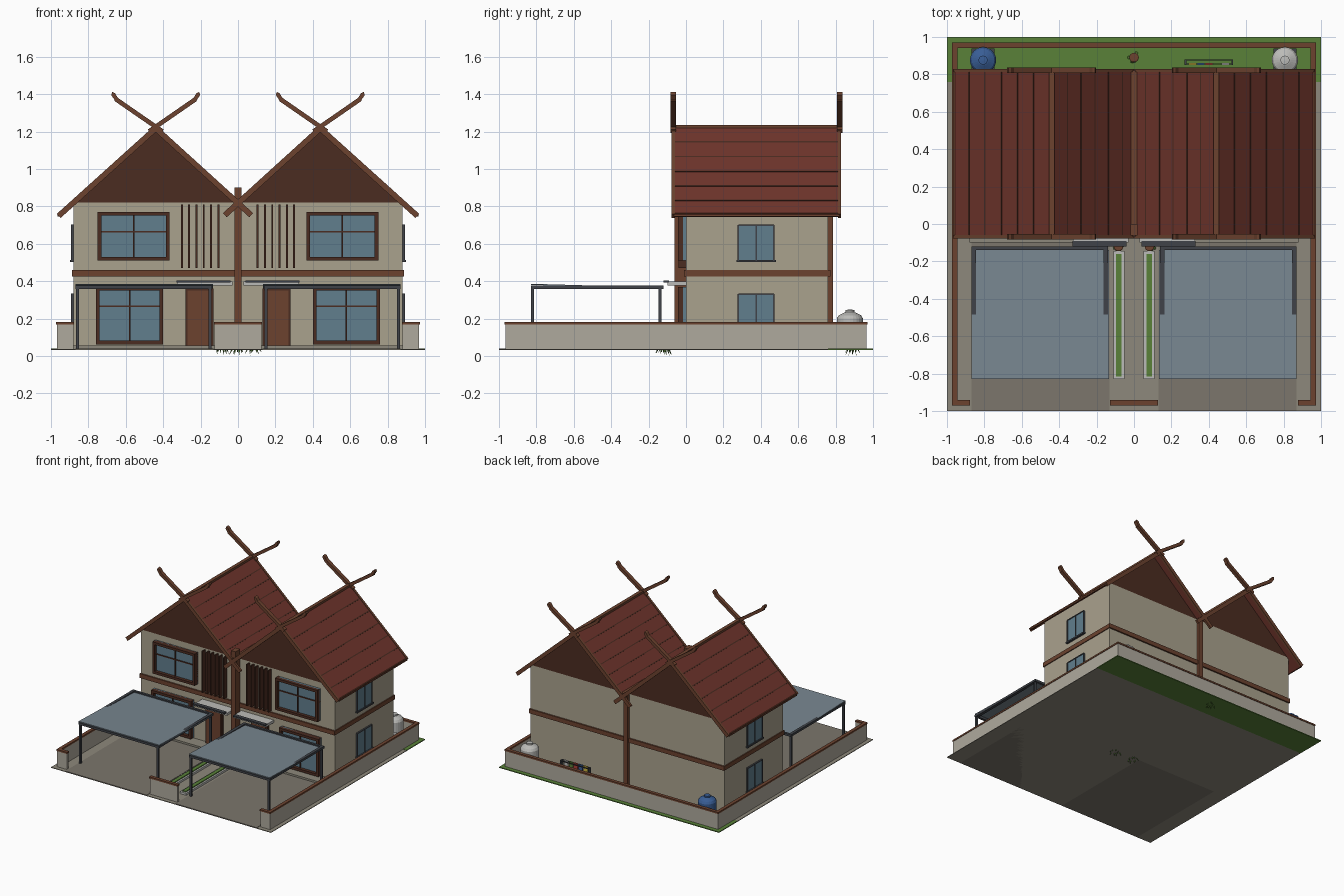
import bpy, math, random
from mathutils import Vector

if "Cube" in bpy.data.objects:
    bpy.data.objects.remove(bpy.data.objects["Cube"])
random.seed(3)

def mat(name, r, g, b):
    m = bpy.data.materials.new(name)
    m.diffuse_color = (r, g, b, 1)
    m.use_nodes = True
    m.node_tree.nodes["Principled BSDF"].inputs["Base Color"].default_value = m.diffuse_color
    return m

WALL = mat("plaster", .40, .36, .27)
FENCE = mat("fence_plaster", .43, .40, .34)
TILE = mat("roof_tile", .16, .035, .025)
DARK = mat("dark_wood", .07, .025, .015)
WOOD = mat("wood", .15, .055, .028)
GLASS = mat("glass", .12, .21, .27)
METAL = mat("metal", .05, .055, .065)
SHEET = mat("sheet", .19, .24, .28)
PALE = mat("pale", .5, .5, .48)
PAVE = mat("paving", .27, .25, .2)
DRIVE = mat("driveway", .2, .18, .15)
GREEN = mat("grass", .1, .22, .04)
BLUE = mat("blue", .04, .11, .3)
RED = mat("red", .4, .05, .04)
YELLOW = mat("yellow", .6, .45, .05)

def mesh(name, verts, faces, m):
    me = bpy.data.meshes.new(name)
    me.from_pydata(verts, [], faces)
    me.materials.append(m)
    o = bpy.data.objects.new(name, me)
    bpy.context.collection.objects.link(o)
    return o

def prism(name, pts, y0, y1, m):
    """Extrude an xz outline along y."""
    n = len(pts)
    v = [(x, y0, z) for x, z in pts] + [(x, y1, z) for x, z in pts]
    f = [tuple(range(n)), tuple(range(2 * n - 1, n - 1, -1))]
    f += [(i, i + n, (i + 1) % n + n, (i + 1) % n) for i in range(n)]
    area = sum(pts[i][0] * pts[(i + 1) % n][1] - pts[(i + 1) % n][0] * pts[i][1] for i in range(n))
    if area < 0:
        f = [q[::-1] for q in f]
    return mesh(name, v, f, m)

def box(name, x0, x1, y0, y1, z0, z1, m):
    x0, x1 = sorted((x0, x1))
    return prism(name, [(x0, z0), (x1, z0), (x1, z1), (x0, z1)], y0, y1, m)

def strip(name, a, b, t0, t1, y0, y1, m):
    """Sloping board between xz points, offset t0..t1 along its upward normal."""
    a, b = Vector(a), Vector(b)
    d = (b - a).normalized()
    n = Vector((-d.y, d.x))
    if n.y < 0:
        n = -n
    return prism(name, [tuple(p) for p in (a + n * t0, b + n * t0, b + n * t1, a + n * t1)], y0, y1, m)

def lathe(name, prof, x, y, m, n=20):
    v = [(x + r * math.cos(2 * math.pi * i / n), y + r * math.sin(2 * math.pi * i / n), z)
         for r, z in prof for i in range(n)]
    f = [(j * n + i, j * n + (i + 1) % n, (j + 1) * n + (i + 1) % n, (j + 1) * n + i)
         for j in range(len(prof) - 1) for i in range(n)]
    f += [tuple(range(n))[::-1], tuple(range((len(prof) - 1) * n, len(prof) * n))]
    return mesh(name, v, f, m)

# ground
box("base_slab", -1, 1, -1, .76, .033, .038, PAVE)
box("back_lawn", -1, 1, .76, 1, .033, .04, GREEN)

# house body and floor band
box("house_body", -.88, .88, 0, .76, .038, .82, WALL)
box("floor_band", -.887, .887, -.012, .772, .425, .46, WOOD)
box("front_post", -.02, .02, -.062, 0, .038, .9, WOOD)
box("back_post", -.02, .02, .75, .785, .038, .84, WOOD)
box("valley_gutter", -.016, .016, -.068, .82, .81, .845, WOOD)

# perimeter wall with cap
def fence(x0, x1, y0, y1):
    box("boundary_wall", x0, x1, y0, y1, .035, .17, FENCE)
    box("wall_cap", min(x0, x1) - .004, max(x0, x1) + .004, y0 - .004, y1 + .004, .168, .181, WOOD)
fence(-.968, .968, .946, .966)
fence(-.125, .125, -.966, -.946)

def window(x0, x1, z0, z1, zbar):
    x0, x1 = sorted((x0, x1))
    t, xm = .02, (x0 + x1) / 2
    box("window_glass", x0, x1, -.015, 0, z0, z1, GLASS)
    for a, b, c, d in ((x0, x0 + t, z0, z1), (x1 - t, x1, z0, z1), (x0, x1, z0, z0 + t), (x0, x1, z1 - t, z1)):
        box("window_frame", a, b, -.042, 0, c, d, DARK)
    box("window_mullion", xm - .004, xm + .004, -.024, 0, z0, z1, DARK)
    box("window_transom", x0, x1, -.022, 0, zbar - .004, zbar + .004, DARK)

def potted_plant(x, y):
    lathe("plant_pot", [(.016, .1), (.024, .06), (.024, .07), (.026, .12), (.02, .122)], x, y, WOOD, 10)
    for k in range(9):
        a = k * 2 * math.pi / 9 + random.random() * .4
        r, zb = random.uniform(.02, .05), random.uniform(.0, .02)
        c, s = math.cos(a), math.sin(a)
        mesh("plant_leaf", [(x, y, .075), (x + r * c, y + r * s, zb),
                            (x + r * .6 * c - .008 * s, y + r * .6 * s + .008 * c, .05),
                            (x + r * .6 * c + .008 * s, y + r * .6 * s - .008 * c, .05)],
             [(0, 2, 1), (0, 1, 3), (0, 3, 2), (1, 2, 3)], GREEN)

for s in (-1, 1):
    # driveway, porch, side walls
    box("driveway", s * .13, s * .87, -1, -.1, .033, .041, DRIVE)
    box("porch_step", s * .12, s * .88, -.1, 0, .038, .056, PAVE)
    fence(s * .948, s * .968, -.966, .966)
    fence(s * .88, s * .968, -.966, -.946)

    # gable, roof slopes, bargeboards
    rx, rz = s * .44, 1.215
    outer, inner = (s * .958, .748), (0, .815)
    for y0, y1 in ((0, .02), (.74, .76)):
        prism("gable", [(0, .82), (s * .88, .82), (rx, 1.21)], y0, y1, DARK)
    ends = (outer, inner)
    for e in ends:
        strip("roof_slope", (rx, rz), e, -.008, .012, -.065, .82, TILE)
        for k in range(1, 6):
            p = Vector((rx, rz)).lerp(Vector(e), k / 6)
            q = Vector((rx, rz)).lerp(Vector(e), k / 6 + .012)
            strip("tile_course", p, q, .01, .0145, -.064, .819, DARK)
    for y0, y1 in ((-.078, -.06), (.812, .83)):
        for e in (outer, (-s * .07, .752)):
            strip("bargeboard", (rx, rz), e, -.014, .016, y0, y1, WOOD)
        # crossed roof horns with upturned tips
        for d in (-1, 1):
            strip("roof_horn", (rx - d * .035, 1.2), (rx + d * .215, 1.373), -.011, .013, y0 - .006, y1 + .006, WOOD)
            prism("horn_tip", [(rx + d * .2, 1.376), (rx + d * .215, 1.362), (rx + d * .238, 1.395),
                               (rx + d * .232, 1.412), (rx + d * .218, 1.405)], y0 - .006, y1 + .006, WOOD)
    box("ridge_cap", rx - .014, rx + .014, -.065, .82, 1.215, 1.236, WOOD)
    box("eave_board", s * .95, s * .965, -.065, .82, .745, .765, WOOD)

    # front openings
    window(s * .365, s * .75, .51, .77, .665)
    window(s * .4, s * .76, .062, .37, .265)
    box("door_frame", s * .13, s * .28, -.02, 0, .05, .36, DARK)
    box("door", s * .14, s * .27, -.026, 0, .055, .35, WOOD)
    for k in range(6):
        x = s * (.105 + .039 * k)
        box("screen_slat", x - .005, x + .005, -.04, 0, .47, .81, DARK)
    # door canopy
    box("canopy_panel", s * .03, s * .325, -.1, 0, .376, .397, PALE)
    box("canopy_edge", s * .04, s * .33, -.12, -.09, .393, .404, METAL)

    # side windows
    for z0, z1 in ((.51, .70), (.14, .33)):
        box("side_window", s * .88, s * .889, .28, .47, z0, z1, GLASS)
        box("side_sill", s * .88, s * .898, .27, .48, z0 - .008, z0 + .004, METAL)
        for y in (.28, .375, .47):
            box("side_mullion", s * .88, s * .893, y - .004, y + .004, z0, z1, METAL)
        box("side_head", s * .88, s * .893, .28, .47, z1 - .004, z1 + .004, METAL)

    # carport
    for x in (.15, .858):
        for y in (-.822, -.14):
            box("carport_post", s * (x - .008), s * (x + .008), y - .008, y + .008, .038, .365, METAL)
        box("carport_side_beam", s * (x - .012), s * (x + .012), -.83, -.12, .358, .376, METAL)
    for y in (-.83, -.14):
        box("carport_cross_beam", s * .14, s * .87, y, y + .02, .358, .376, METAL)
    sheet = box("carport_sheet", s * .135, s * .868, -.83, -.14, .36, .366, SHEET)
    for v in sheet.data.vertices:
        if v.co.y < -.5:
            v.co.z += .02

    # planter strips and plants
    box("planter_curb", s * .052, s * .11, -.83, -.145, .038, .055, PALE)
    box("planter_grass", s * .066, s * .096, -.815, -.16, .04, .062, GREEN)
    potted_plant(s * .083, -.12)

    # water tank
    t = lathe("water_tank", [(.066, .038), (.07, .05), (.07, .11), (.067, .115), (.07, .12), (.07, .2),
                             (.06, .217), (.03, .232), (.024, .234), (.024, .246), (.004, .248)],
              s * .807, .876, PALE if s > 0 else BLUE, 24)
    box("tank_base", s * .745, s * .87, .815, .938, .038, .052, METAL)
potted_plant(0, .89)

# laundry rack with clothes
for x in (.275, .525):
    box("rack_post", x - .005, x + .005, .85, .88, .038, .175, METAL)
for y in (.852, .874):
    box("rack_rail", .27, .53, y, y + .006, .168, .175, METAL)
for k, m in enumerate((YELLOW, BLUE, RED, GREEN, PALE)):
    x = .295 + .044 * k
    box("hung_cloth", x, x + .036, .851, .86, .1 - .01 * (k % 2), .177, m)
